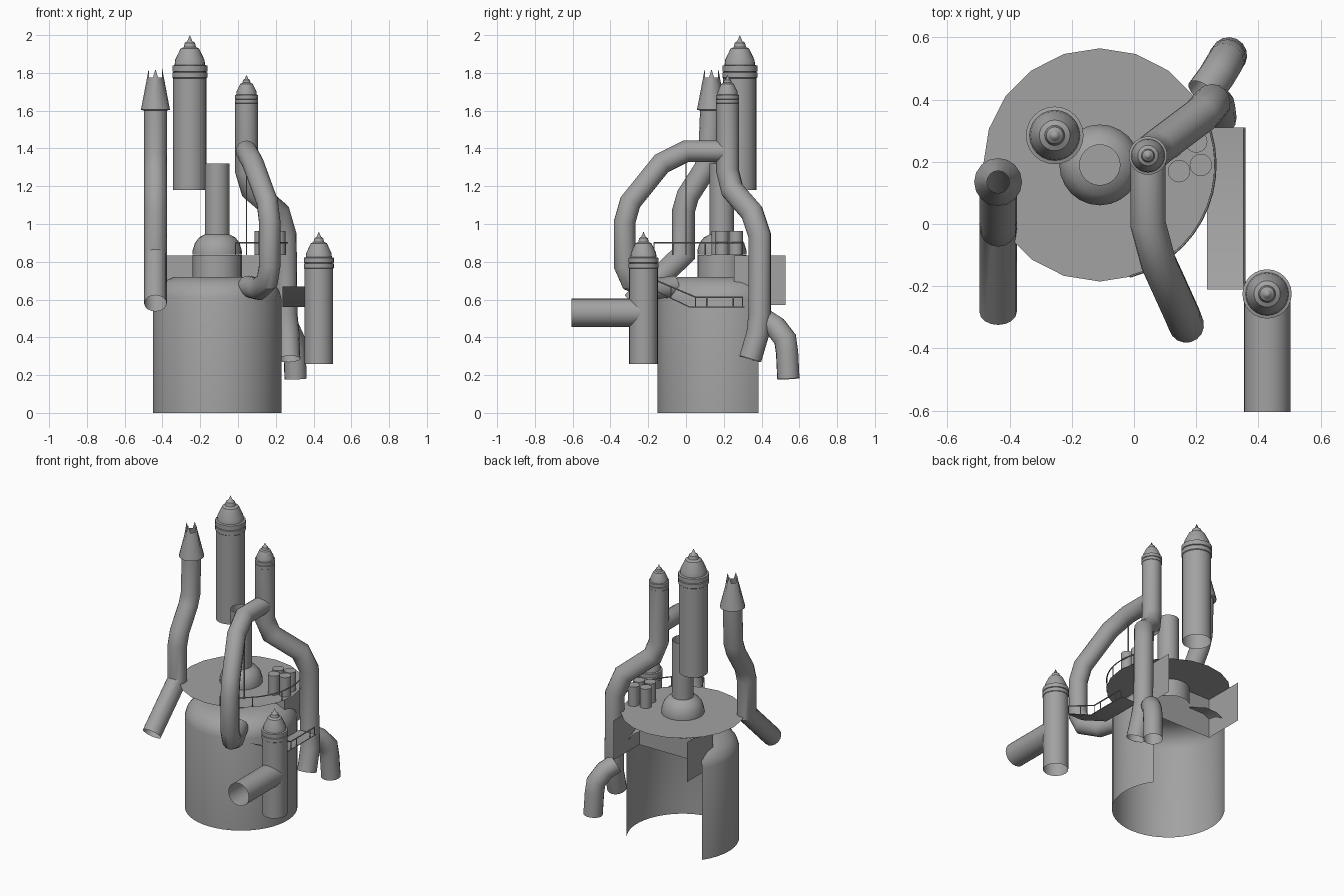
import bpy, bmesh
from math import sin, cos, pi, radians
from mathutils import Vector

cube = bpy.data.objects.get("Cube")
if cube:
    bpy.data.objects.remove(cube, do_unlink=True)

steel = bpy.data.materials.new("grey_steel")
steel.use_nodes = True
GREY = (0.36, 0.36, 0.36, 1)
steel.diffuse_color = GREY
bsdf = next(n for n in steel.node_tree.nodes if n.type == 'BSDF_PRINCIPLED')
bsdf.inputs["Base Color"].default_value = GREY
bsdf.inputs["Roughness"].default_value = 0.6


def finish(name, bm):
    mesh = bpy.data.meshes.new(name)
    bm.to_mesh(mesh)
    bm.free()
    mesh.materials.append(steel)
    mesh.shade_smooth()
    mesh.set_sharp_from_angle(angle=radians(35))
    obj = bpy.data.objects.new(name, mesh)
    bpy.context.collection.objects.link(obj)
    return obj


def skin(bm, rings, closed=True):
    """Join neighbouring rings of vertices with quads."""
    for a, b in zip(rings, rings[1:]):
        n = len(a)
        for i in range(n if closed else n - 1):
            j = (i + 1) % n
            bm.faces.new((a[i], a[j], b[j], b[i]))


def lathe(name, profile, x, y, sides=24, start=0, sweep=360):
    """Revolve (radius, height) pairs about a vertical axis."""
    bm = bmesh.new()
    closed = sweep == 360
    count = sides if closed else sides + 1
    angles = [radians(start + sweep * i / sides) for i in range(count)]
    rings = [[bm.verts.new((x + r * cos(a), y + r * sin(a), z)) for a in angles]
             for r, z in profile]
    skin(bm, rings, closed)
    bmesh.ops.remove_doubles(bm, verts=bm.verts, dist=0.0002)
    return finish(name, bm)


def tube(name, path, radius, sides=16):
    """Sweep a circle along a path with mitred bends and open ends."""
    bm = bmesh.new()
    pts = [Vector(p) for p in path]
    dirs = [(b - a).normalized() for a, b in zip(pts, pts[1:])]
    side = dirs[0].orthogonal().normalized()
    rings = []
    for i, p in enumerate(pts):
        before, after = dirs[max(i - 1, 0)], dirs[min(i, len(dirs) - 1)]
        mitre = (before + after).normalized()
        side = (side - before * side.dot(before)).normalized()
        up = before.cross(side)
        ring = []
        for k in range(sides):
            a = 2 * pi * k / sides
            off = (side * cos(a) + up * sin(a)) * radius
            off -= before * (off.dot(mitre) / before.dot(mitre))
            ring.append(bm.verts.new(p + off))
        rings.append(ring)
        side = before.rotation_difference(after) @ side
    skin(bm, rings)
    return finish(name, bm)


def sheet(name, *quads):
    bm = bmesh.new()
    for quad in quads:
        bm.faces.new([bm.verts.new(p) for p in quad])
    bmesh.ops.remove_doubles(bm, verts=bm.verts, dist=0.0005)
    return finish(name, bm)


def chimney_cap(name, x, y, z, r):
    """Ringed cap with stepped cone and spike, scaled by pipe radius."""
    shape = [(.97, -.05), (1.03, 0), (1.03, .3), (.94, .33), (1.03, .37),
             (1.03, .7), (.9, .74), (.86, 1.05), (.55, 1.7), (.36, 1.8),
             (.3, 2.05), (.15, 2.15), (0, 2.5)]
    lathe(name, [(r * a, z + r * b) for a, b in shape], x, y)


CX, CY = -.11, .19

# Tank: open at the bottom and through a sector at the back
lathe("tank", [(.34, 0), (.34, .61), (.328, .65), (.295, .69), (.23, .72), (.13, .72)],
      CX, CY, 32, 145, 250)
lathe("tank_neck", [(.13, .72), (.13, .835)], CX, CY)

# Round deck with the dome and centre pipe
lathe("deck", [(.375, .835), (0, .835)], CX, CY, 20, 90)
lathe("dome", [(.13, .838), (.13, .86), (.118, .90), (.095, .93), (.065, .945)], CX, CY)
lathe("centre_pipe", [(.065, .94), (.065, 1.32)], CX, CY)

# Three-sided shroud under the deck
low, high, front, back = .57, .834, .255, .527
xl, xr = CX - .268, CX + .275
sheet("shroud",
      [(xl, back, low), (xl, front, low), (xl, front, high), (xl, back, high)],
      [(xl, front, low), (xr, front, low), (xr, front, high), (xl, front, high)],
      [(xr, front, low), (xr, back, low), (xr, back, high), (xr, front, high)])

# Tall floating chimney
lathe("tall_chimney", [(.088, 1.18), (.088, 1.775)], -.255, .285)
chimney_cap("tall_chimney_cap", -.255, .285, 1.775, .09)

# Middle chimney, bending down the back of the tank
tube("middle_chimney", [(.045, .22, 1.645), (.045, .22, 1.28), (.075, .245, 1.18),
                        (.215, .35, 1.06), (.25, .39, .94), (.255, .39, .52),
                        (.265, .38, .42), (.27, .34, .285)], .06)
chimney_cap("middle_chimney_cap", .045, .22, 1.64, .06)

# Pipe looping forward from the middle chimney to the tank shoulder
tube("front_loop_pipe", [(.045, .2, 1.385), (.045, .0, 1.385), (.08, -.13, 1.32),
                         (.155, -.295, 1.115), (.168, -.325, 1.01), (.168, -.325, .78),
                         (.155, -.29, .70), (.11, -.19, .655), (.05, -.06, .67)], .057)
tube("loop_strut", [(.045, 0, 1.34), (.045, 0, .835)], .004, 6)

# Low chimney with its horizontal outlet
lathe("low_chimney", [(.076, .26), (.076, .77)], .428, -.225)
chimney_cap("low_chimney_cap", .428, -.225, .767, .077)
tube("low_outlet", [(.428, -.225, .53), (.428, -.605, .53)], .075, 24)

# Crooked flue with a flared, jagged crown
tube("crooked_flue", [(-.437, .135, 1.62), (-.437, .125, 1.36), (-.437, .1, 1.29),
                      (-.437, .01, 1.15), (-.437, -.013, 1.07), (-.437, -.013, .84),
                      (-.437, -.283, .58)], .06)
crown = lathe("flue_crown", [(.06, 1.6), (.077, 1.605), (.074, 1.62), (.036, 1.775)],
              -.437, .135, 16)
rim = [v for v in crown.data.vertices if v.co.z > 1.77]
for v in rim[::4]:
    v.co.z += .045

# Short elbow behind the tank
tube("back_elbow", [(.225, .42, .49), (.265, .475, .455), (.295, .525, .39),
                    (.3, .535, .32), (.305, .542, .18)], .059)

# Canisters on the deck
for i, (x, y) in enumerate([(.145, .17), (.215, .19), (.2, .265), (.123, .248)]):
    lathe(f"canister_{i + 1}", [(.036, .835), (.036, .963), (0, .963)], x, y, 16)

# Curved deck handrail
arc = [radians(-75 + 92 * i / 12) for i in range(13)]
tube("deck_rail", [(CX + .372 * cos(a), CY + .372 * sin(a), .9) for a in arc], .004, 6)
for i, a in enumerate(arc[::4]):
    x, y = CX + .372 * cos(a), CY + .372 * sin(a)
    tube(f"deck_post_{i + 1}", [(x, y, .835), (x, y, .9)], .003, 6)

# Side walkway: level landing, ramp and outer railing
wi, wo = .235, .355
edge = [(-.21, .67), (.02, .56), (.31, .56)]
sheet("walkway", *[[(wi, y0, z0), (wo, y0, z0), (wo, y1, z1), (wi, y1, z1)]
                   for (y0, z0), (y1, z1) in zip(edge, edge[1:])])
tube("walkway_kerb", [(wo, y, z) for y, z in edge], .003, 6)
tube("walkway_rail", [(wo, -.19, .715), (wo, .05, .613), (wo, .30, .613)], .004, 6)
for i, (y, z) in enumerate([(-.19, .66), (-.08, .61), (.05, .56), (.11, .56),
                            (.25, .56), (.3, .56)]):
    tube(f"walkway_post_{i + 1}", [(wo, y, z), (wo, y, z + .055)], .003, 6)
